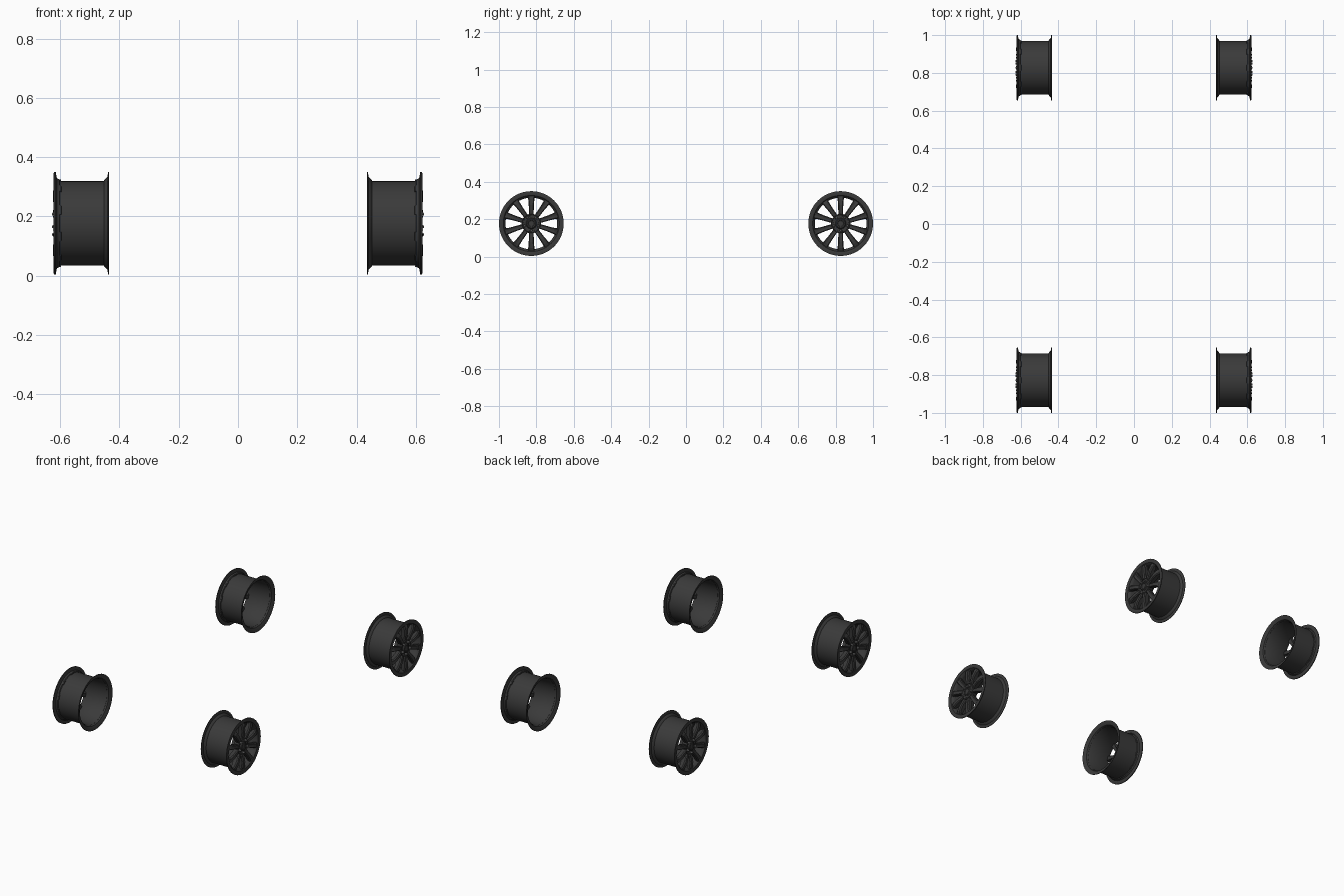
import bpy, bmesh, math

if "Cube" in bpy.data.objects:
    bpy.data.objects.remove(bpy.data.objects["Cube"])

R_Y, R_Z = 0.827, 0.177      # axle position
SPOKES, LUGS = 10, 5


def material(name, c):
    m = bpy.data.materials.new(name)
    m.diffuse_color = (c, c, c, 1)
    m.use_nodes = True
    m.node_tree.nodes["Principled BSDF"].inputs["Base Color"].default_value = m.diffuse_color
    return m


dark = material("dark_grey_metal", 0.042)
steel = material("nut_steel", 0.2)


def finish(bm, name, mat):
    bmesh.ops.remove_doubles(bm, verts=bm.verts, dist=1e-5)
    bmesh.ops.recalc_face_normals(bm, faces=bm.faces)
    me = bpy.data.meshes.new(name)
    bm.to_mesh(me)
    bm.free()
    me.materials.append(mat)
    return me


def lathe(bm, profile, n, cy=0.0, cz=0.0, closed=False):
    """Revolve (x, radius) points around an axis parallel to x."""
    rings = []
    for k in range(n):
        a = 2 * math.pi * k / n
        rings.append([bm.verts.new((x, cy + r * math.cos(a), cz + r * math.sin(a)))
                      for x, r in profile])
    count = len(profile) if closed else len(profile) - 1
    for k in range(n):
        p, q = rings[k], rings[(k + 1) % n]
        for i in range(count):
            j = (i + 1) % len(profile)
            bm.faces.new((p[i], p[j], q[j], q[i]))
    if not closed:
        bm.faces.new([r[0] for r in rings])
        bm.faces.new([r[-1] for r in rings])


def rim_mesh():
    bm = bmesh.new()
    lathe(bm, [(.435, .173), (.438, .173), (.441, .156), (.449, .149), (.453, .142),
               (.600, .142), (.603, .148), (.611, .152), (.615, .173), (.620, .173),
               (.622, .168), (.618, .150), (.608, .141), (.600, .138),
               (.462, .138), (.444, .147), (.437, .160)], 64, closed=True)
    return finish(bm, "rim_barrel", dark)


def spokes_mesh():
    bm = bmesh.new()
    # radius, half width, front x, back x
    stations = [(.030, .0110, .612, .585), (.060, .0125, .618, .586),
                (.100, .0140, .624, .590), (.130, .0165, .622, .594),
                (.147, .0200, .615, .597)]
    for k in range(SPOKES):
        a = math.pi / 2 + 2 * math.pi * k / SPOKES
        ca, sa = math.cos(a), math.sin(a)
        rings = []
        for r, w, front, back in stations:
            section = [(-w * .75, back), (-w, front - .007), (-w * .7, front),
                       (0, front - .002), (w * .7, front), (w, front - .007),
                       (w * .75, back)]
            rings.append([bm.verts.new((x, r * ca - t * sa, r * sa + t * ca))
                          for t, x in section])
        for p, q in zip(rings, rings[1:]):
            for i in range(7):
                j = (i + 1) % 7
                bm.faces.new((p[i], p[j], q[j], q[i]))
        bm.faces.new(rings[0])
        bm.faces.new(rings[-1])
    return finish(bm, "spokes", dark)


def hub_mesh():
    bm = bmesh.new()
    # mounting disc with recessed nut face and raised centre cap
    lathe(bm, [(.580, .048), (.612, .052), (.617, .049), (.613, .046), (.612, .029),
               (.620, .027), (.623, .023), (.622, .017), (.620, .015)], 40)
    return finish(bm, "hub", dark)


def nuts_mesh():
    bm = bmesh.new()
    for k in range(LUGS):
        a = math.pi / 2 + 2 * math.pi * (k + .5) / LUGS
        lathe(bm, [(.608, .0062), (.624, .0062), (.627, .0042)], 6,
              .038 * math.cos(a), .038 * math.sin(a))
    return finish(bm, "wheel_nuts", steel)


# Four wheels share the same part meshes; left wheels are turned half round
parts = [rim_mesh(), spokes_mesh(), hub_mesh(), nuts_mesh()]
for me in parts:
    first = True
    for end, y in (("front", -R_Y), ("rear", R_Y)):
        for side, turn in (("right", 0), ("left", math.pi)):
            ob = bpy.data.objects.new(f"{end}_{side}_{me.name}", me)
            ob.location = (0, y, R_Z)
            ob.rotation_euler = (0, 0, turn)
            bpy.context.collection.objects.link(ob)
            if first and me.name in ("rim_barrel", "hub"):
                bpy.ops.object.select_all(action='DESELECT')
                ob.select_set(True)
                bpy.context.view_layer.objects.active = ob
                bpy.ops.object.shade_smooth_by_angle(angle=math.radians(35))
            first = False
